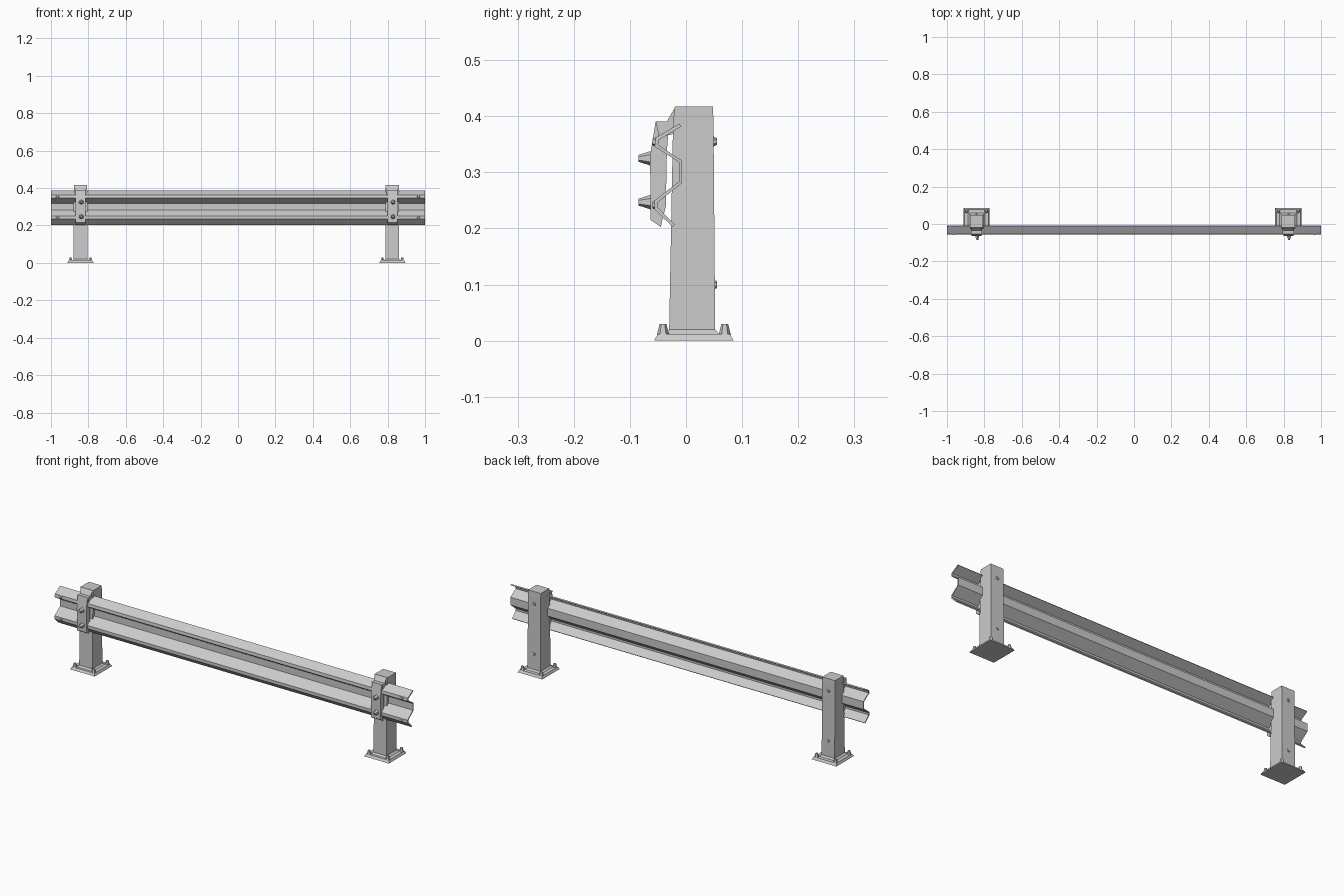
import bpy, bmesh, math
from mathutils import Matrix, Vector

if "Cube" in bpy.data.objects:
    bpy.data.objects.remove(bpy.data.objects["Cube"])


def finish(name, bm):
    bmesh.ops.recalc_face_normals(bm, faces=bm.faces[:])
    me = bpy.data.meshes.new(name)
    bm.to_mesh(me)
    bm.free()
    ob = bpy.data.objects.new(name, me)
    bpy.context.collection.objects.link(ob)
    return ob


def extrude_profile(name, pts, x0, x1):
    """Solid from a closed (y, z) outline swept along x."""
    bm = bmesh.new()
    face = bm.faces.new([bm.verts.new((x0, y, z)) for y, z in pts])
    new = bmesh.ops.extrude_face_region(bm, geom=[face])["geom"]
    bmesh.ops.translate(bm, vec=(x1 - x0, 0, 0),
                        verts=[v for v in new if isinstance(v, bmesh.types.BMVert)])
    return finish(name, bm)


def loft(name, rings):
    """Stack of rectangles (cx, cy, z, half_x, half_y), capped at both ends."""
    bm = bmesh.new()
    loops = [[bm.verts.new((cx + sx * hx, cy + sy * hy, z))
              for sx, sy in ((-1, -1), (1, -1), (1, 1), (-1, 1))]
             for cx, cy, z, hx, hy in rings]
    for a, b in zip(loops, loops[1:]):
        for i in range(4):
            j = (i + 1) % 4
            bm.faces.new((a[i], a[j], b[j], b[i]))
    bm.faces.new(loops[0])
    bm.faces.new(loops[-1])
    return finish(name, bm)


def bolt(name, base, direction, r1, r2, length, sides=6):
    """Tapered low-poly bolt head growing from base along direction."""
    d = Vector(direction)
    bm = bmesh.new()
    m = (Matrix.Translation(Vector(base) + d * length / 2)
         @ d.to_track_quat('Z', 'Y').to_matrix().to_4x4())
    bmesh.ops.create_cone(bm, cap_ends=True, segments=sides, radius1=r1,
                          radius2=r2, depth=length, matrix=m)
    return finish(name, bm)


# Corrugated W rail: thin sheet outline
front = [(-0.012, 0.387), (-0.054, 0.362), (-0.056, 0.346), (-0.012, 0.318),
         (-0.012, 0.284), (-0.056, 0.250), (-0.056, 0.234), (-0.024, 0.203)]
back = [(-0.008, 0.382), (-0.048, 0.358), (-0.050, 0.349), (-0.007, 0.321),
        (-0.007, 0.281), (-0.050, 0.247), (-0.050, 0.237), (-0.020, 0.207)]
extrude_profile("w_rail", front + back[::-1], -1, 1)

# Splice bolts at the rail ends
for x in (-0.965, 0.965):
    for z in (0.354, 0.242):
        bolt("rail_splice_bolt", (x, -0.054, z), (0, -1, 0), 0.009, 0.006, 0.006)

for side, x in (("left", -0.842), ("right", 0.825)):
    # Upright post with slight taper and flared weld
    loft(side + "_post", [
        (x, 0.011, 0.010, 0.048, 0.050), (x, 0.011, 0.020, 0.037, 0.041),
        (x, 0.013, 0.390, 0.036, 0.036), (x, 0.014, 0.417, 0.036, 0.034)])

    # Base plate and four anchor bolts
    loft(side + "_base_plate", [
        (x, 0.014, 0.0, 0.070, 0.071), (x, 0.014, 0.012, 0.064, 0.064)])
    for sx in (-1, 1):
        for sy in (-1, 1):
            bolt(side + "_anchor_bolt", (x + sx * 0.053, 0.014 + sy * 0.055, 0.010),
                 (0, 0, 1), 0.011, 0.006, 0.020)

    # Front clamp strap, with a tongue reaching back to the post
    clamp = [(-0.030, 0.391), (-0.054, 0.391), (-0.064, 0.330), (-0.063, 0.215),
             (-0.045, 0.203), (-0.036, 0.240), (-0.034, 0.340)]
    extrude_profile(side + "_clamp", clamp, x - 0.027, x + 0.027)
    tongue = [(-0.054, 0.391), (-0.034, 0.391), (-0.020, 0.415), (-0.010, 0.415),
              (-0.010, 0.372), (-0.048, 0.362)]
    extrude_profile(side + "_clamp_top", tongue, x - 0.030, x + 0.030)

    # Clamp bolts in front
    for z, length in ((0.325, 0.022), (0.247, 0.022)):
        bolt(side + "_clamp_bolt", (x + 0.004, -0.063, z), (0, -1, 0),
             0.013, 0.006, length)

    # Small bolt heads on the rear of the post
    for z in (0.355, 0.100):
        bolt(side + "_rear_bolt", (x, 0.047, z), (0, 1, 0), 0.010, 0.006, 0.008)
